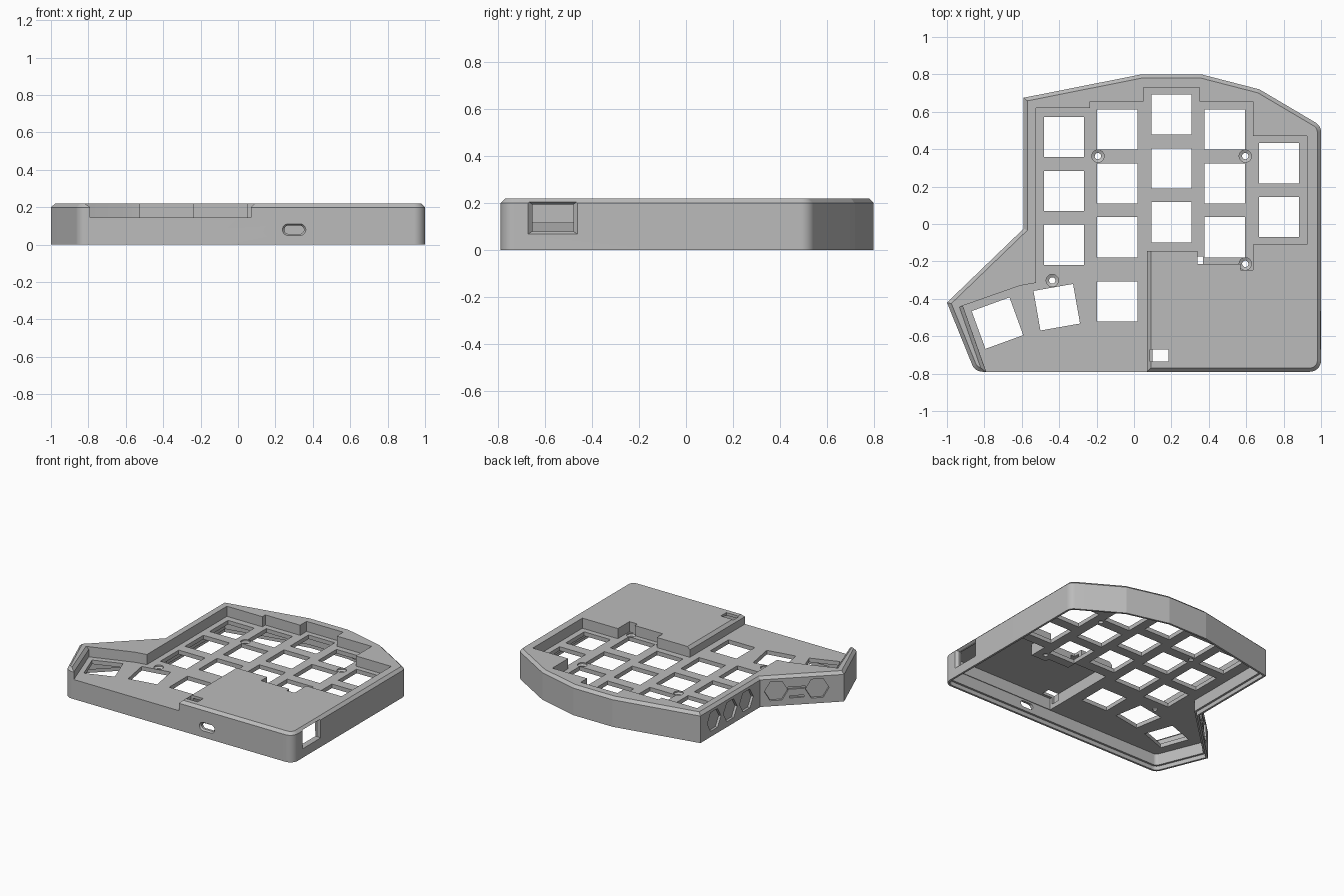
import bpy, bmesh, math
from mathutils import Vector, Matrix

cube = bpy.data.objects.get("Cube")
if cube:
    bpy.data.objects.remove(cube)

plastic = bpy.data.materials.new("grey_plastic")
plastic.use_nodes = True
GREY = (0.5, 0.5, 0.5, 1)
plastic.diffuse_color = GREY
plastic.node_tree.nodes["Principled BSDF"].inputs["Base Color"].default_value = GREY

TOP, PLATE, UNDER = 0.22, 0.145, 0.115


# ---------- helpers ----------
def loft(name, layers, matrix=Matrix()):
    """Solid skinned through (polygon, height) layers of equal point count."""
    bm = bmesh.new()
    rings = [[bm.verts.new(matrix @ Vector((p[0], p[1], z))) for p in poly]
             for poly, z in layers]
    n = len(rings[0])
    for a, b in zip(rings, rings[1:]):
        for i in range(n):
            j = (i + 1) % n
            bm.faces.new((a[i], a[j], b[j], b[i]))
    bm.faces.new(rings[0][::-1])
    bm.faces.new(rings[-1])
    bmesh.ops.recalc_face_normals(bm, faces=bm.faces)
    mesh = bpy.data.meshes.new(name)
    bm.to_mesh(mesh)
    bm.free()
    ob = bpy.data.objects.new(name, mesh)
    bpy.context.collection.objects.link(ob)
    mesh.materials.append(plastic)
    return ob


def fillet(corners, steps=12):
    """Polygon from (x, y, radius) corners."""
    out = []
    for i, (x, y, r) in enumerate(corners):
        p = Vector((x, y))
        if not r:
            out.append(p)
            continue
        u = (Vector(corners[i - 1][:2]) - p).normalized()
        v = (Vector(corners[(i + 1) % len(corners)][:2]) - p).normalized()
        half = u.angle(v) / 2
        c = p + (u + v).normalized() * r / math.sin(half)
        t = r / math.tan(half)
        a, b = p + u * t - c, p + v * t - c
        out += [c + a.lerp(b, k / steps).normalized() * r for k in range(steps + 1)]
    return out


def inset(poly, d):
    out = []
    for i, p in enumerate(poly):
        e = (p - poly[i - 1]).normalized()
        f = (poly[(i + 1) % len(poly)] - p).normalized()
        n, m = Vector((-e.y, e.x)), Vector((-f.y, f.x))
        out.append(p + (n + m) * d / (1 + n.dot(m)))
    return out


def ngon(n, r):
    return [(r * math.cos(math.tau * k / n), r * math.sin(math.tau * k / n)) for k in range(n)]


def rect(w, h):
    return [(-w / 2, -h / 2), (w / 2, -h / 2), (w / 2, h / 2), (-w / 2, h / 2)]


def slot(w, h):
    return fillet([(x, y, h * 0.499) for x, y in rect(w, h)], 8)


def frame(x, y, z):
    """Columns are the local axes."""
    return Matrix((x, y, z)).transposed().to_4x4()


def on_wall(a, b, t, z):
    """Local x along the wall, y up, z outwards."""
    a, b = Vector((*a, z)), Vector((*b, z))
    d = (b - a).normalized()
    up = Vector((0, 0, 1))
    return Matrix.Translation(a.lerp(b, t)) @ frame(d, up, d.cross(up))


cutters = []


def cut(name, layers, matrix=Matrix()):
    ob = loft(name, layers, matrix)
    ob.hide_render = True
    cutters.append(ob)


# ---------- outer shell with chamfered top ----------
outline = fillet([(-0.85, -0.79, 0.06), (1, -0.79, 0.06), (1, 0.525, 0.06), (0.67, 0.72, 0),
                  (0.36, 0.8, 0), (0.04, 0.8, 0), (-0.59, 0.675, 0), (-0.59, -0.025, 0),
                  (-1, -0.42, 0)])
case = loft("keyboard_case", [(outline, 0), (outline, 0.2), (inset(outline, 0.02), TOP)])

# hollow underside with a stepped lip for the base plate
lip, inner = inset(outline, 0.015), inset(outline, 0.03)
cut("underside_hollow", [(lip, -0.1), (lip, 0.03), (inner, 0.03), (inner, UNDER)])

# stepped recess around the keys, open at the front
recess = [(-0.525, 0.62), (-0.525, -0.315), (-0.61, -0.33), (-0.915, -0.437), (-0.79, -0.79),
          (-0.79, -0.9), (0.07, -0.9), (0.07, -0.145), (0.34, -0.145), (0.34, -0.215),
          (0.57, -0.215), (0.57, -0.245), (0.635, -0.245), (0.635, -0.11), (0.925, -0.11),
          (0.925, 0.47), (0.635, 0.47), (0.635, 0.655), (0.35, 0.655), (0.35, 0.73),
          (0.05, 0.73), (0.05, 0.655), (-0.235, 0.655), (-0.235, 0.62)]
cut("key_recess", [(recess, PLATE), (recess, 0.4)])

# hollow under the raised controller cover
bay = [(0.1, -0.755), (0.965, -0.755), (0.965, -0.14), (0.665, -0.14), (0.665, -0.275),
       (0.54, -0.275), (0.54, -0.245), (0.37, -0.245), (0.37, -0.175), (0.1, -0.175)]
cut("controller_bay", [(bay, 0.05), (bay, 0.2)])

# chamfers on the two recess edges that reach the front
for a, b in (((0.07, -0.85), (0.07, -0.14)), ((-0.77, -0.85), (-0.915, -0.437))):
    a, b = Vector((*a, TOP)), Vector((*b, TOP))
    d = (b - a).normalized()
    up = Vector((0, 0, 1))
    cut("edge_chamfer", [(ngon(4, 0.02), 0), (ngon(4, 0.02), (b - a).length)],
        Matrix.Translation(a) @ frame(up.cross(d), up, d))

# switch holes: columns of x, top y, count, then the turned thumb keys
keys = [(x, y - 0.288 * k, 0) for x, y, n in
        ((-0.375, 0.465, 3), (-0.09, 0.505, 3), (0.2, 0.585, 3), (0.485, 0.505, 3), (0.775, 0.325, 2))
        for k in range(n)]
keys += [(-0.09, -0.415, 0), (-0.413, -0.445, 10), (-0.73, -0.53, 20)]
for x, y, turn in keys:
    cut("switch_hole", [(rect(0.215, 0.215), 0.05), (rect(0.215, 0.215), 0.18)],
        Matrix.Translation((x, y, 0)) @ Matrix.Rotation(math.radians(turn), 4, "Z"))

# countersunk screw holes
for x, y in ((-0.193, 0.363), (0.595, 0.363), (-0.437, -0.302), (0.595, -0.213)):
    cut("screw_hole", [(ngon(24, r), z) for r, z in
                       ((0.017, 0.05), (0.017, 0.128), (0.033, 0.136), (0.033, 0.16))],
        Matrix.Translation((x, y, 0)))

# reset opening in the cover
cut("reset_opening", [(rect(0.1, 0.065), 0.15), (rect(0.1, 0.065), 0.3)],
    Matrix.Translation((0.135, -0.703, 0)))

# flared cable port in the front wall
cut("cable_port", [(slot(0.105, 0.045), -0.06), (slot(0.105, 0.045), -0.012),
                   (slot(0.125, 0.062), 0), (slot(0.125, 0.062), 0.05)],
    on_wall((0.3, -0.79), (1, -0.79), 0, 0.08))

# flared window in the right-hand wall
cut("side_window", [(rect(0.175, 0.115), -0.08), (rect(0.175, 0.115), -0.018),
                    (rect(0.21, 0.14), 0), (rect(0.21, 0.14), 0.05)],
    on_wall((1, -0.568), (1, 0), 0, 0.137))

# sunken hexagons and bars on the two left-hand walls
corner, back, tip = (-0.59, -0.025), (-0.59, 0.675), (-1, -0.42)
for a, b, places in ((back, corner, (0.23, 0.5, 0.77)), (corner, tip, (0.19, 0.68))):
    for t in places:
        cut("hexagon_sink", [(ngon(6, 0.08), -0.018), (ngon(6, 0.08), 0.03)], on_wall(a, b, t, 0.11))
for z, w in ((0.125, 0.12), (0.06, 0.1)):
    cut("bar_sink", [(rect(w, 0.016), -0.012), (rect(w, 0.016), 0.03)], on_wall(corner, tip, 0.435, z))

# ---------- carve everything, then keep only the finished case ----------
for ob in cutters:
    mod = case.modifiers.new(ob.name, "BOOLEAN")
    mod.operation, mod.solver, mod.object = "DIFFERENCE", "EXACT", ob
bpy.context.view_layer.update()
mesh = bpy.data.meshes.new_from_object(case.evaluated_get(bpy.context.evaluated_depsgraph_get()))
case.modifiers.clear()
case.data = mesh
for ob in cutters:
    bpy.data.objects.remove(ob)

bpy.ops.object.select_all(action="DESELECT")
case.select_set(True)
bpy.context.view_layer.objects.active = case
bpy.ops.object.shade_smooth_by_angle(angle=math.radians(9.5))
